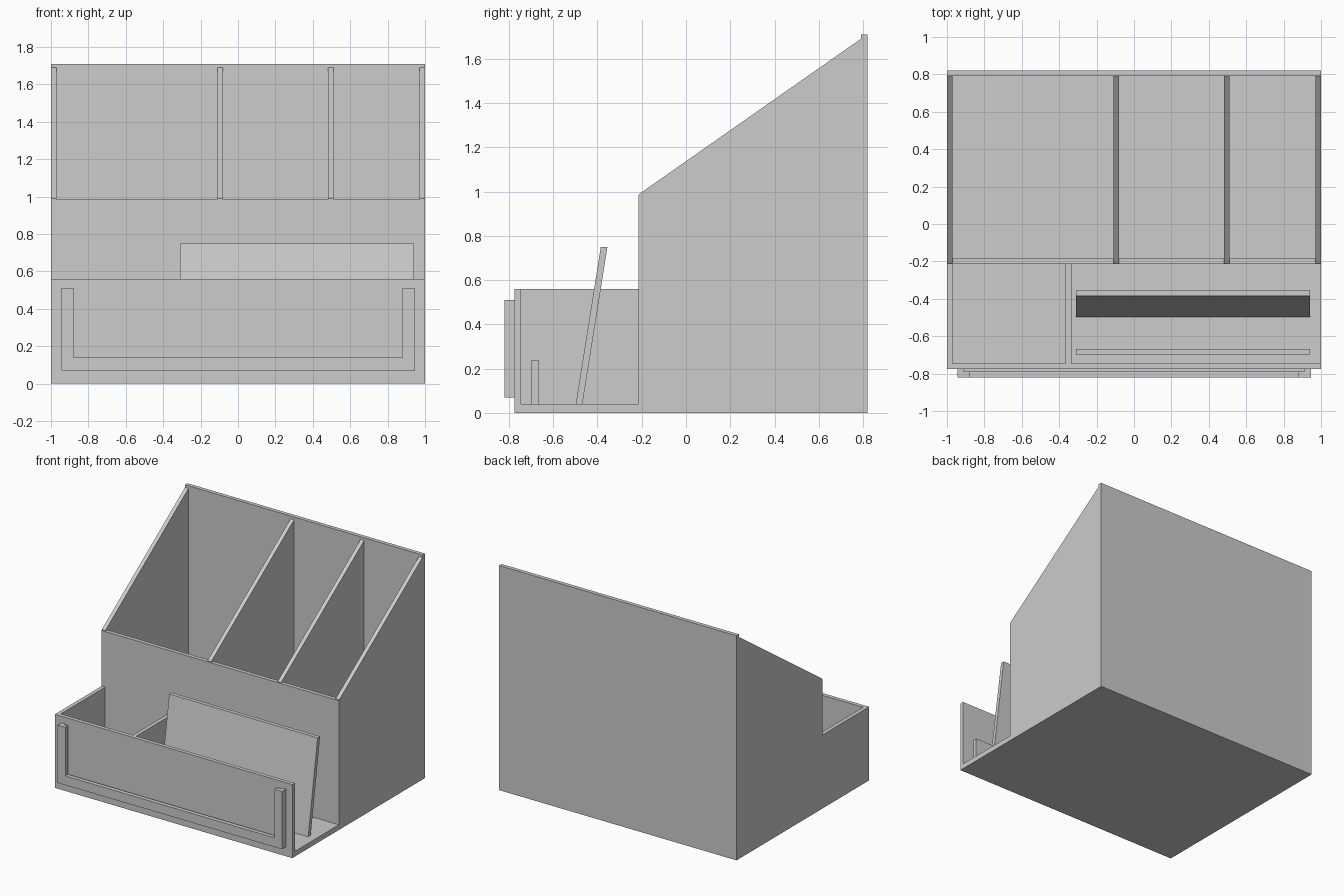
import bpy
import bmesh

cube = bpy.data.objects.get("Cube")
if cube:
    bpy.data.objects.remove(cube, do_unlink=True)

# One plain grey for the whole organizer
GREY = (0.604, 0.604, 0.604, 1.0)
grey = bpy.data.materials.new("plain grey")
grey.use_nodes = True
grey.diffuse_color = GREY
grey.node_tree.nodes["Principled BSDF"].inputs["Base Color"].default_value = GREY


def prism(name, profile, axis, lo, hi):
    """Extrude a flat outline from lo to hi along x (outline in y, z) or y (outline in x, z)."""
    def place(p, t):
        return (t, p[0], p[1]) if axis == "x" else (p[0], t, p[1])

    bm = bmesh.new()
    face = bm.faces.new([bm.verts.new(place(p, lo)) for p in profile])
    new = bmesh.ops.extrude_face_region(bm, geom=[face])["geom"]
    shift = (hi - lo, 0, 0) if axis == "x" else (0, hi - lo, 0)
    bmesh.ops.translate(bm, vec=shift, verts=[v for v in new if isinstance(v, bmesh.types.BMVert)])
    bmesh.ops.recalc_face_normals(bm, faces=bm.faces)
    mesh = bpy.data.meshes.new(name)
    bm.to_mesh(mesh)
    bm.free()
    mesh.materials.append(grey)
    obj = bpy.data.objects.new(name, mesh)
    bpy.context.collection.objects.link(obj)
    return obj


def box(name, x, y, z):
    outline = [(y[0], z[0]), (y[1], z[0]), (y[1], z[1]), (y[0], z[1])]
    return prism(name, outline, "x", x[0], x[1])


def u_frame(name, outer, inner, bottom, sill, top, y):
    """U-shaped plate, open at the top."""
    outline = [(-outer, bottom), (outer, bottom), (outer, top), (inner, top),
               (inner, sill), (-inner, sill), (-inner, top), (-outer, top)]
    return prism(name, outline, "y", y[0], y[1])


T = 0.03                      # panel thickness
FLOOR = 0.04
FRONT, STEP, BACK = -0.775, -0.215, 0.82
LOW, MID, HIGH = 0.56, 0.99, 1.71

# Base and full-width panels
box("base", (-1, 1), (FRONT, BACK), (0, FLOOR))
box("back_panel", (-1, 1), (BACK - T, BACK), (FLOOR, HIGH))
box("middle_panel", (-1, 1), (STEP, STEP + T), (FLOOR, MID - 0.005))
box("front_panel", (-1, 1), (FRONT, FRONT + T), (FLOOR, LOW))

# Sloped sides and dividers of the tall compartments
slope = [(STEP + 0.005, FLOOR), (BACK - T, FLOOR), (BACK - T, 1.69), (STEP + 0.005, MID)]
for name, x in (("right_side", -1), ("right_divider", -0.11),
                ("left_divider", 0.48), ("left_side", 1 - T)):
    prism(name, slope, "x", x, x + T)

# Low tray: closed on the right, open on the left
for name, x in (("tray_side", -1), ("tray_divider", -0.365)):
    box(name, (x, x + T), (FRONT + T, STEP), (FLOOR, LOW))

# Leaning rest and its low lip
REST_X = (-0.31, 0.94)
lean = [(-0.498, FLOOR), (-0.468, FLOOR), (-0.355, 0.75), (-0.385, 0.75)]
prism("leaning_rest", lean, "x", *REST_X)
box("rest_lip", REST_X, (-0.697, -0.667), (FLOOR, 0.24))

# Card slot on the front: a narrow spacer behind a wider rim
u_frame("slot_spacer", 0.945, 0.912, 0.07, 0.105, 0.51, (-0.788, FRONT))
u_frame("slot_rim", 0.945, 0.88, 0.07, 0.14, 0.51, (-0.82, -0.788))
